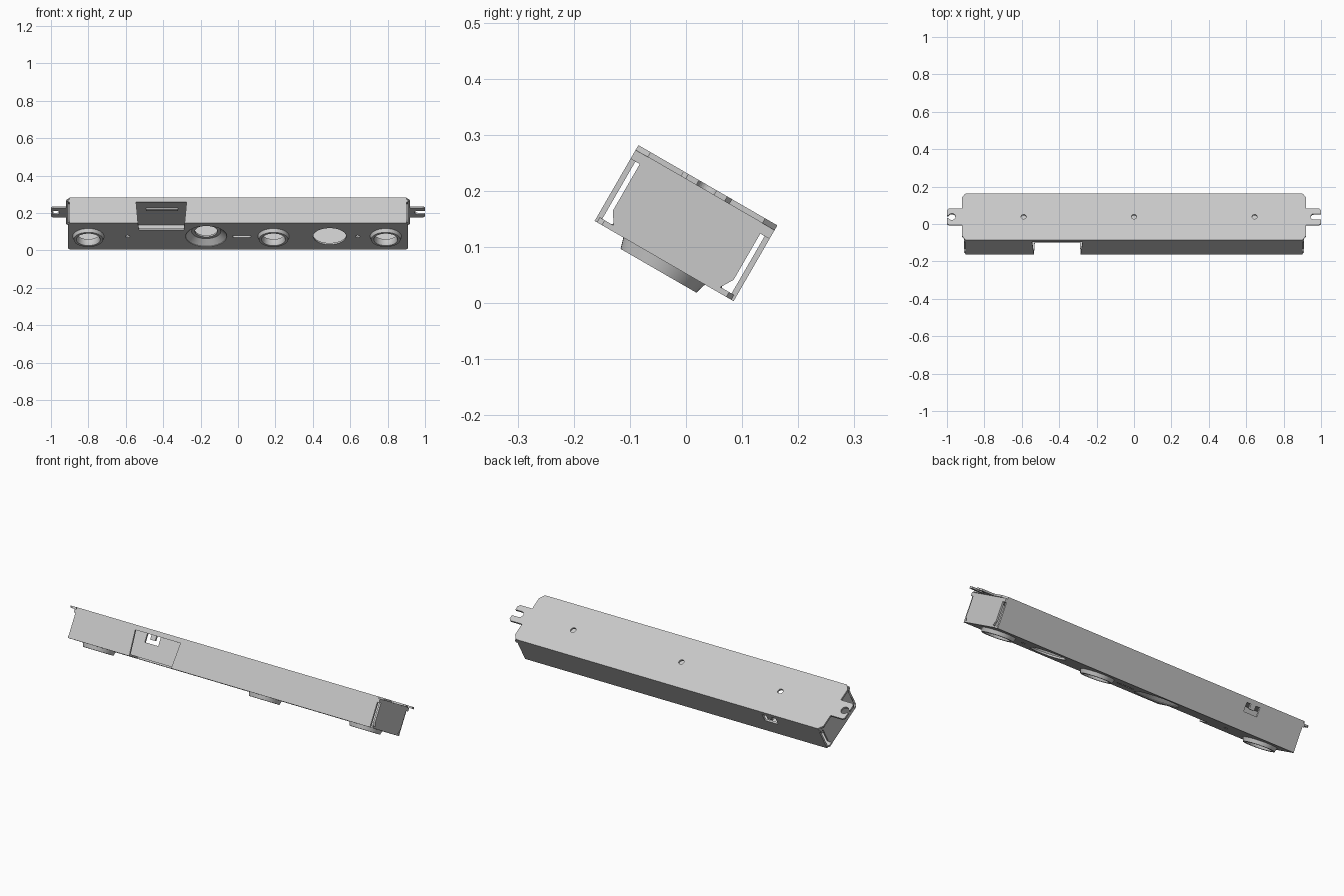
import bpy, bmesh, math
from mathutils import Matrix, Vector

if "Cube" in bpy.data.objects:
    bpy.data.objects.remove(bpy.data.objects["Cube"])

steel = bpy.data.materials.new("grey_steel")
steel.use_nodes = True
steel.diffuse_color = (0.58, 0.58, 0.58, 1)
steel.node_tree.nodes["Principled BSDF"].inputs["Base Color"].default_value = (0.58, 0.58, 0.58, 1)

# Housing frame: tilted about x, half depth D, half height H, sheet thickness T
D, H, T = 0.143, 0.078, 0.01
TILT = Matrix.Translation((0, 0, 0.1425)) @ Matrix.Rotation(math.radians(-30), 4, 'X')
X, U, W = Vector((1, 0, 0)), Vector((0, 1, 0)), Vector((0, 0, 1))


def add_object(name, mesh, smooth=False):
    mesh.materials.clear()
    mesh.materials.append(steel)
    ob = bpy.data.objects.new(name, mesh)
    bpy.context.collection.objects.link(ob)
    if smooth:
        bpy.ops.object.select_all(action='DESELECT')
        ob.select_set(True)
        bpy.context.view_layer.objects.active = ob
        bpy.ops.object.shade_smooth_by_angle()
    return ob


def arc(cx, cy, r, start=0, end=360, n=32):
    steps = n if end - start == 360 else n + 1
    angles = [math.radians(start + (end - start) * i / n) for i in range(steps)]
    return [(cx + r * math.cos(a), cy + r * math.sin(a)) for a in angles]


def plate(name, a, b, centre, outlines):
    """Flat sheet in the a-b plane; the first outline is the edge, the rest are holes."""
    curve = bpy.data.curves.new(name, 'CURVE')
    curve.dimensions, curve.fill_mode, curve.extrude = '2D', 'BOTH', T / 2
    for pts in outlines:
        sp = curve.splines.new('POLY')
        sp.points.add(len(pts) - 1)
        for p, (x, y) in zip(sp.points, pts):
            p.co = (x, y, 0, 1)
        sp.use_cyclic_u = True
    temp = bpy.data.objects.new(name + "_outline", curve)
    bpy.context.collection.objects.link(temp)
    mesh = bpy.data.meshes.new_from_object(
        temp.evaluated_get(bpy.context.evaluated_depsgraph_get()))
    bpy.data.objects.remove(temp)
    frame = Matrix((a, b, a.cross(b))).transposed().to_4x4()
    mesh.transform(TILT @ Matrix.Translation(centre) @ frame)
    bm = bmesh.new()
    bm.from_mesh(mesh)
    bmesh.ops.remove_doubles(bm, verts=bm.verts, dist=1e-5)
    bmesh.ops.recalc_face_normals(bm, faces=bm.faces)
    for f in bm.faces:
        f.smooth = False
    bm.to_mesh(mesh)
    bm.free()
    return add_object(name, mesh)


def lathe(name, x, profile, n=48):
    """Closed (radius, height) profile turned about the housing's upright axis."""
    bm = bmesh.new()
    rings = [[bm.verts.new((px, py, h)) for px, py in arc(x, 0, r, n=n)] for r, h in profile]
    for ra, rb in zip(rings, rings[1:] + rings[:1]):
        for i in range(n):
            j = (i + 1) % n
            bm.faces.new((ra[i], ra[j], rb[j], rb[i]))
    bmesh.ops.recalc_face_normals(bm, faces=bm.faces)
    mesh = bpy.data.meshes.new(name)
    bm.to_mesh(mesh)
    bm.free()
    mesh.transform(TILT)
    return add_object(name, mesh, True)


# Top plate with chamfered corners and a mounting ear at each end
E = 0.05
right_ear = [(0.92, -E), (0.99, -E), (1, -0.04), (1, -0.018)]
right_ear += arc(0.962, 0, 0.018, 90, 270, 12)[::-1] + [(1, 0.018), (1, 0.04), (0.99, E), (0.92, E)]
left_ear = [(-0.92, E), (-0.99, E), (-1, 0.04), (-1, 0.008)]
left_ear += arc(-0.974, 0, 0.02, -157, 157, 24)[::-1] + [(-1, -0.008), (-1, -0.04), (-0.99, -E), (-0.92, -E)]
top = [(-0.9, -D), (0.9, -D), (0.92, -D + 0.025)] + right_ear
top += [(0.92, D - 0.025), (0.9, D), (-0.9, D), (-0.92, D - 0.025)] + left_ear + [(-0.92, -D + 0.025)]
plate("top_plate", X, U, (0, 0, H - T / 2),
      [top] + [arc(x, 0, 0.014, n=20) for x in (-0.59, 0, 0.645)])

# Bottom plate with the lamp openings, screw holes, centre slot and access notch
L = 0.91
TUBES = (-0.8, 0.19, 0.79)
bottom = [(-L, -D + 0.015), (-L + 0.015, -D), (-0.535, -D), (-0.53, -0.07), (-0.29, -0.07), (-0.285, -D),
          (L - 0.015, -D), (L, -D + 0.015), (L, D - 0.015), (L - 0.015, D), (-L + 0.015, D), (-L, D - 0.015)]
slot = arc(0.06, 0, 0.01, -90, 90, 8) + arc(-0.02, 0, 0.01, 90, 270, 8)
plate("bottom_plate", X, U, (0, 0, -H + T / 2),
      [bottom, slot, arc(-0.17, 0, 0.11, n=48), arc(0.49, 0, 0.088, n=48)]
      + [arc(x, 0, 0.08, n=48) for x in TUBES] + [arc(x, 0, 0.012, n=16) for x in (-0.59, 0.64)])

# Front wall with the access notch
S = 0.9
front = [(-S, -H), (-0.535, -H), (-0.545, 0.053), (-0.275, 0.053), (-0.285, -H), (S, -H), (S, H), (-S, H)]
plate("front_wall", X, W, (0, -D + T / 2, 0), [front])

# Back wall with a small window and its hanging tongue
window = [(-0.64, 0.01), (-0.56, 0.01), (-0.56, 0.055), (-0.585, 0.055),
          (-0.585, 0.03), (-0.615, 0.03), (-0.615, 0.055), (-0.64, 0.055)]
plate("back_wall", X, W, (0, D - T / 2, 0), [[(-S, -H), (S, -H), (S, H), (-S, H)], window])

# End panels: full width at the top, narrower below with clipped corners
half = [(0.109, -0.07), (0.124, -0.045), (0.124, 0.05), (D, 0.05), (D, H - T)]
end = half + [(-u, w) for u, w in reversed(half)]
for side, x in (("left", 1), ("right", -1)):
    plate(side + "_end_panel", U, W, (x * (L - T / 2), 0, 0), [end])

# Lamp collars standing out of the bottom
for name, x in zip(("right", "middle", "left"), TUBES):
    lathe(name + "_lamp_collar", x,
          [(0.084, -H), (0.078, -0.098), (0.064, -0.098), (0.058, -0.085), (0.058, -0.062), (0.08, -0.062)])

# Flared recess leading into the housing
lathe("flared_recess", -0.17,
      [(0.114, -H), (0.078, -0.047), (0.06, -0.047), (0.06, -0.037), (0.084, -0.037), (0.114, -0.068)])

# Small rib under the top plate, behind the access notch
bm = bmesh.new()
bmesh.ops.create_cube(bm, size=1, matrix=TILT @ Matrix.Translation((-0.407, -0.045, 0.063))
                      @ Matrix.Diagonal((0.17, 0.012, 0.012, 1)))
rib = bpy.data.meshes.new("inner_rib")
bm.to_mesh(rib)
bm.free()
add_object("inner_rib", rib)
